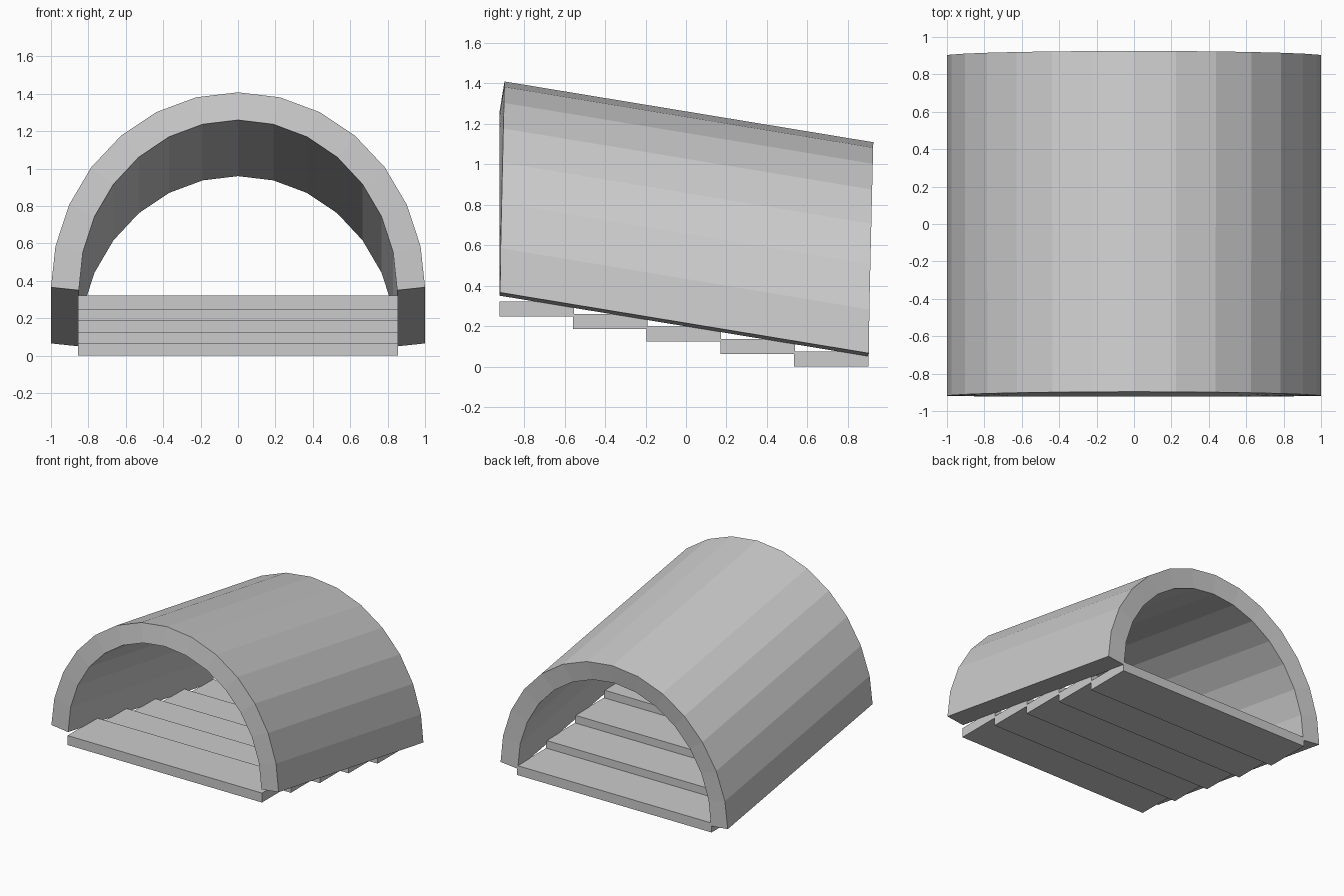
import bpy
import math

if "Cube" in bpy.data.objects:
    bpy.data.objects.remove(bpy.data.objects["Cube"])

SIDES = 14          # flat facets around the half-round vault
R_X, R_Z = 0.851, 0.91
THICK = 0.15
Y0, Y1 = -0.921, 0.901
Z_FRONT, Z_BACK = 0.35, 0.05


def make_object(name, verts, faces):
    mesh = bpy.data.meshes.new(name)
    mesh.from_pydata(verts, [], faces)
    mesh.update()
    obj = bpy.data.objects.new(name, mesh)
    bpy.context.collection.objects.link(obj)
    return obj


def make_box(name, x0, x1, y0, y1, z0, z1):
    verts = [(x, y, z) for x in (x0, x1) for y in (y0, y1) for z in (z0, z1)]
    faces = [(0, 1, 3, 2), (4, 6, 7, 5), (0, 4, 5, 1),
             (2, 3, 7, 6), (0, 2, 6, 4), (1, 5, 7, 3)]
    return make_object(name, verts, faces)


# Sloping vault: inner half-round sheet, thickened outwards
verts, faces = [], []
for i in range(SIDES + 1):
    a = math.pi * i / SIDES
    x, z = R_X * math.cos(a), R_Z * math.sin(a)
    verts += [(x, Y0, Z_FRONT + z), (x, Y1, Z_BACK + z)]
for i in range(SIDES):
    k = 2 * i
    faces.append((k, k + 1, k + 3, k + 2))
vault = make_object("vaulted_roof", verts, faces)
shell = vault.modifiers.new("wall_thickness", 'SOLIDIFY')
shell.thickness = THICK
shell.offset = 1.0
shell.use_even_offset = False

# Five overlapping stair treads going down to the back
STEPS = 5
DEPTH, RUN = 0.368, 0.3635
HEIGHT, RISE = 0.075, 0.0615
for i in range(STEPS):
    y = Y0 + i * RUN
    z = (STEPS - 1 - i) * RISE
    make_box(f"stair_tread_{i + 1}", -0.856, 0.856, y, y + DEPTH, z, z + HEIGHT)
